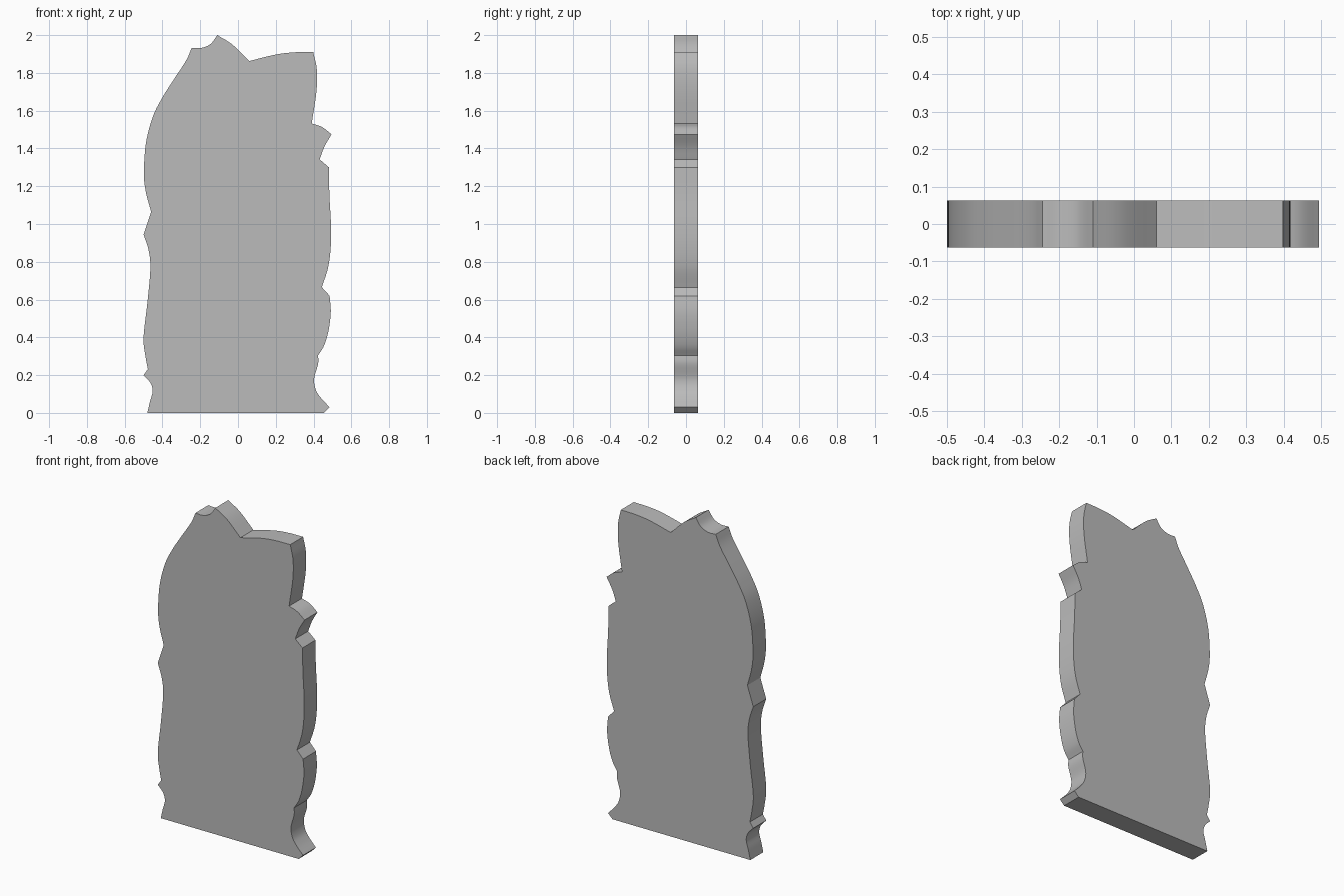
import bpy, bmesh
from mathutils import Vector
from mathutils.geometry import intersect_point_line

if "Cube" in bpy.data.objects:
    bpy.data.objects.remove(bpy.data.objects["Cube"])

# Outline seen from the front: each row is one smooth run between two sharp corners
RUNS = [
    [(-.48, 0), (-.466, .06), (-.452, .115), (-.464, .16)],
    [(-.50, .20)],
    [(-.477, .232), (-.49, .30), (-.50, .40), (-.48, .58), (-.464, .76), (-.473, .86)],
    [(-.50, .945)],
    [(-.46, 1.065), (-.488, 1.17), (-.498, 1.27), (-.487, 1.43), (-.45, 1.57),
     (-.40, 1.67), (-.34, 1.765), (-.275, 1.865)],
    [(-.245, 1.933), (-.195, 1.932), (-.145, 1.953)],
    [(-.11, 2.0), (-.03, 1.95)],
    [(.06, 1.863), (.20, 1.897), (.30, 1.909)],
    [(.398, 1.911), (.417, 1.82), (.415, 1.70)],
    [(.39, 1.532), (.445, 1.513)],
    [(.495, 1.475), (.458, 1.41)],
    [(.432, 1.342)],
    [(.481, 1.30), (.484, 1.15), (.492, 1.0), (.491, .88), (.477, .77)],
    [(.444, .665)],
    [(.485, .62), (.491, .53), (.478, .43), (.455, .355)],
    [(.424, .305), (.424, .26), (.403, .18), (.413, .12), (.441, .077)],
    [(.485, .03)],
    [(.455, 0)],
]
HALF_DEPTH = 0.0625
STEPS = 6


def smooth_run(pts):
    """Catmull-Rom samples along a run, leaving out its last point."""
    if len(pts) == 2:
        return pts[:1]
    p = [Vector(q) for q in pts]
    p = [2 * p[0] - p[1]] + p + [2 * p[-1] - p[-2]]
    out = []
    for a, b, c, d in zip(p, p[1:], p[2:], p[3:]):
        for i in range(STEPS):
            t = i / STEPS
            out.append(.5 * (2 * b + (c - a) * t + (2 * a - 5 * b + 4 * c - d) * t * t
                             + (3 * b - a - 3 * c + d) * t ** 3))
    return out


outline = []
for i, run in enumerate(RUNS):
    outline += smooth_run(run + [RUNS[(i + 1) % len(RUNS)][0]])

# Slab: extrude the outline from front to back
bm = bmesh.new()
front = bm.faces.new([bm.verts.new((x, -HALF_DEPTH, z)) for x, z in outline])
ext = bmesh.ops.extrude_face_region(bm, geom=[front], use_keep_orig=True)
bmesh.ops.translate(bm, vec=(0, 2 * HALF_DEPTH, 0),
                    verts=[g for g in ext["geom"] if isinstance(g, bmesh.types.BMVert)])
bmesh.ops.recalc_face_normals(bm, faces=bm.faces)
mesh = bpy.data.meshes.new("stone_slab")
bm.to_mesh(mesh)
bm.free()

slab = bpy.data.objects.new("stone_slab", mesh)
bpy.context.collection.objects.link(slab)

# Plain grey stone
grey = bpy.data.materials.new("grey_stone")
grey.diffuse_color = (.5, .5, .5, 1)
grey.use_nodes = True
grey.node_tree.nodes["Principled BSDF"].inputs["Base Color"].default_value = grey.diffuse_color
mesh.materials.append(grey)

# Smooth the curved rim, keep the corners sharp
bpy.context.view_layer.objects.active = slab
slab.select_set(True)
bpy.ops.object.shade_smooth_by_angle(angle=.4)
